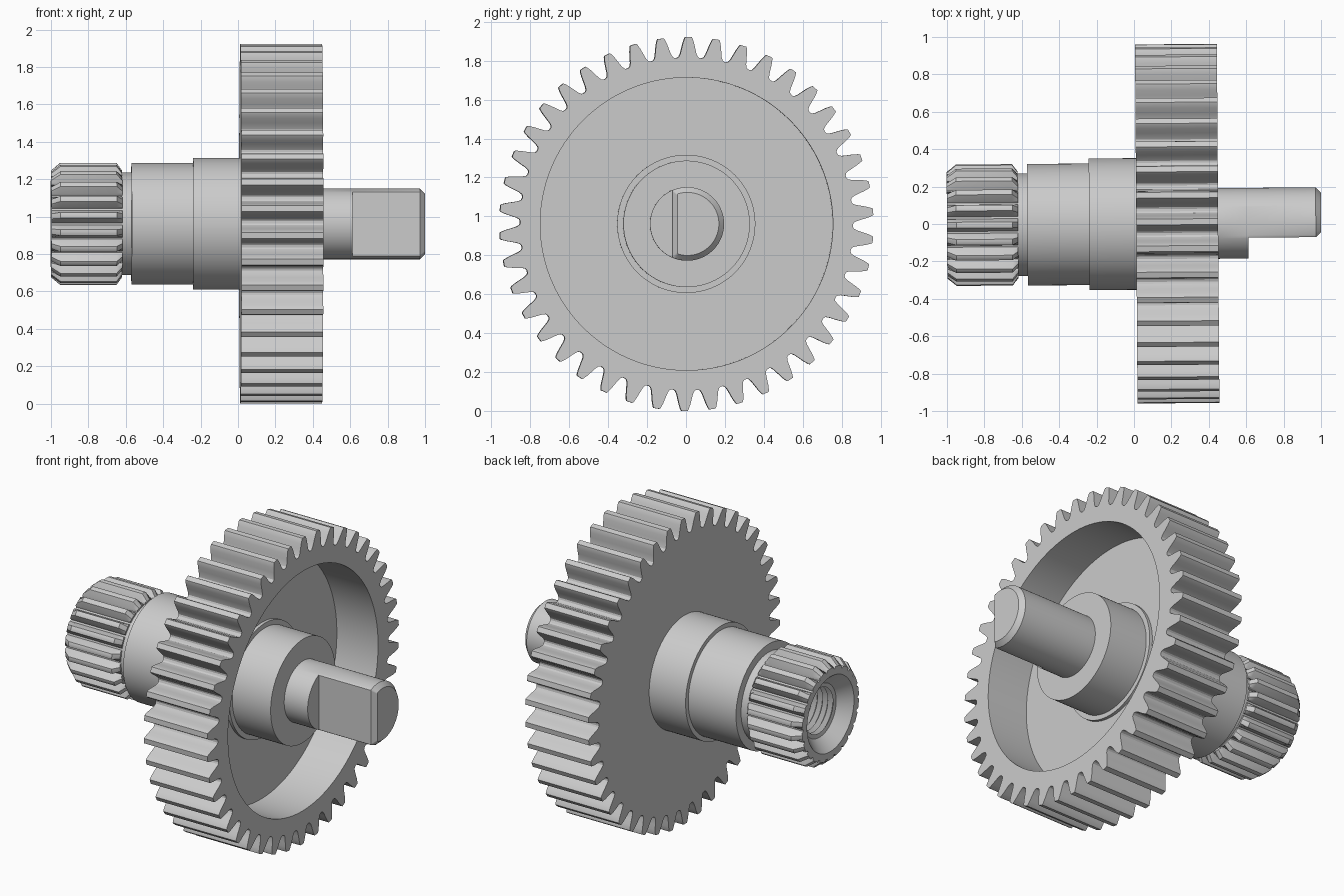
import bpy, bmesh
from math import sin, cos, pi, radians

if "Cube" in bpy.data.objects:
    bpy.data.objects.remove(bpy.data.objects["Cube"])

CENTRE_Z = 0.961      # height of the shaft axis
TILT = radians(0.4)   # slight yaw of the whole part


def circle(r, n, start=0.0):
    """Ring of n (y, z) points, measured clockwise from the top."""
    return [(r * sin(start + 2 * pi * i / n), r * cos(start + 2 * pi * i / n)) for i in range(n)]


def toothed(count, half, offset=0.0, limit=9.0):
    """Toothed ring; half = (radius, fraction of pitch) from valley to tip."""
    pitch = 2 * pi / count
    one = [(r, -f) for r, f in half] + [(r, f) for r, f in reversed(half)]
    pts = []
    for k in range(count):
        for r, f in one:
            a = offset + (k + f) * pitch
            r = min(r, limit)
            pts.append((r * sin(a), r * cos(a)))
    return pts


def d_shape(r, flat, n):
    return [(max(y, flat), z) for y, z in circle(r, n)]


def stack(name, rings):
    """Closed skin through rings given as (x, points)."""
    bm = bmesh.new()
    loops = [[bm.verts.new((x, y, z)) for y, z in pts] for x, pts in rings]
    n = len(loops[0])
    for a, b in zip(loops, loops[1:]):
        for i in range(n):
            j = (i + 1) % n
            bm.faces.new((a[i], a[j], b[j], b[i]))
    bm.faces.new(loops[0])
    bm.faces.new(loops[-1])
    bmesh.ops.recalc_face_normals(bm, faces=bm.faces)
    me = bpy.data.meshes.new(name)
    bm.to_mesh(me)
    bm.free()
    ob = bpy.data.objects.new(name, me)
    bpy.context.collection.objects.link(ob)
    ob.location.z = CENTRE_Z
    ob.rotation_euler.z = TILT
    bpy.ops.object.select_all(action='DESELECT')
    ob.select_set(True)
    bpy.context.view_layer.objects.active = ob
    bpy.ops.object.shade_smooth_by_angle(angle=radians(28))
    return ob


# Splined sleeve: threaded bore, countersink, splines, neck and two collars
SPLINES = 22
spline_half = [(0.272, 0.43), (0.285, 0.37), (0.325, 0.17), (0.327, 0.06)]
n = SPLINES * len(spline_half) * 2
begin = -0.43 * 2 * pi / SPLINES


def ring(x, r):
    return (x, circle(r, n, begin))


rings = [ring(-0.38, 0.14)]
x = -0.38
while x > -0.89:                      # thread ridges
    rings += [ring(x - 0.018, 0.165), ring(x - 0.036, 0.14)]
    x -= 0.036
rings += [ring(-0.925, 0.165), ring(-1.0, 0.235)]
rings += [(px, toothed(SPLINES, spline_half, 0, lim))
          for px, lim in ((-1.0, 0.285), (-0.95, 9), (-0.65, 9), (-0.62, 0.285))]
rings += [ring(px, r) for px, r in (
    (-0.62, 0.274), (-0.57, 0.274), (-0.57, 0.325), (-0.24, 0.325),
    (-0.24, 0.352), (0.012, 0.352))]
stack("splined_sleeve", rings)

# Spur gear with a recessed face and a central hub
TEETH = 42
gear_half = [(0.855, 0.45), (0.860, 0.38), (0.875, 0.32), (0.90, 0.265),
             (0.93, 0.205), (0.953, 0.145), (0.961, 0.11)]
turn = radians(0.6)
tooth_ring = toothed(TEETH, gear_half, turn)
n = len(tooth_ring)
begin = turn - 0.45 * 2 * pi / TEETH
rings = [ring(0.012, 0.30), (0.012, tooth_ring), (0.45, tooth_ring)]
rings += [ring(px, r) for px, r in (
    (0.45, 0.752), (0.165, 0.752), (0.165, 0.355), (0.185, 0.355),
    (0.185, 0.325), (0.45, 0.325), (0.45, 0.15))]
stack("spur_gear", rings)

# Output shaft with a flat on its front side and a chamfered tip
n = 128
stack("output_shaft", [
    (0.44, circle(0.189, n)), (0.612, circle(0.189, n)),
    (0.612, d_shape(0.189, -0.077, n)), (0.972, d_shape(0.189, -0.077, n)),
    (1.0, d_shape(0.162, -0.05, n))])
